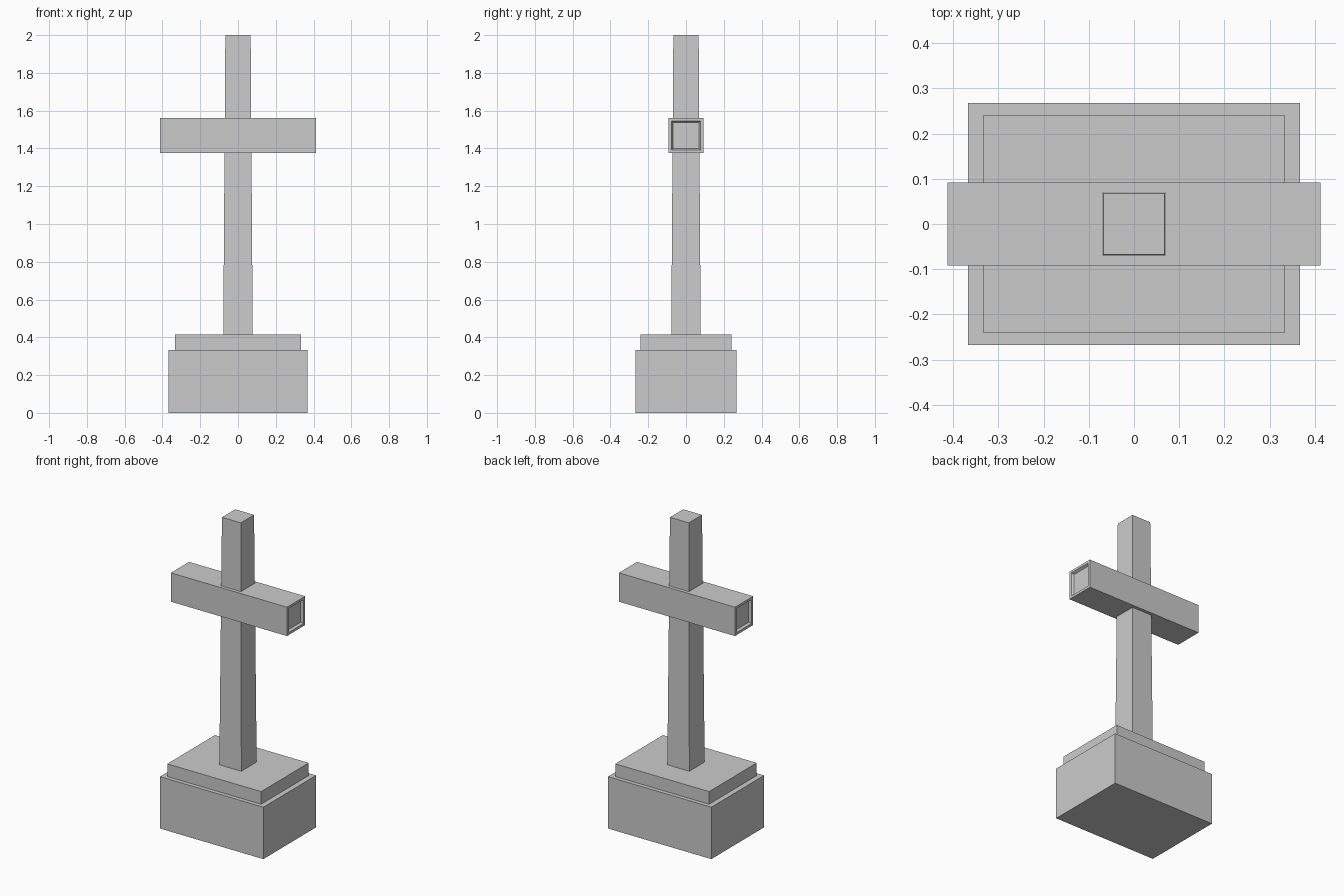
import bpy, bmesh

if "Cube" in bpy.data.objects:
    bpy.data.objects.remove(bpy.data.objects["Cube"])


def block(name, z0, z1, lower, upper=None):
    """Centred box from z0 to z1; lower/upper are half sizes in x and y."""
    upper = upper or lower
    bm = bmesh.new()
    bmesh.ops.create_cube(bm, size=2)
    for v in bm.verts:
        hx, hy = upper if v.co.z > 0 else lower
        v.co = (v.co.x * hx, v.co.y * hy, z1 if v.co.z > 0 else z0)
    mesh = bpy.data.meshes.new(name)
    bm.to_mesh(mesh)
    bm.free()
    obj = bpy.data.objects.new(name, mesh)
    bpy.context.collection.objects.link(obj)
    return obj


# Stepped pedestal
block("base_block", 0, 0.333, (0.367, 0.267))
block("plinth_step", 0.333, 0.414, (0.333, 0.241))

# Gently tapering post
block("upright_post", 0.414, 2.0, (0.078, 0.078), (0.067, 0.067))

# Crossbar with shallow recessed panels in both ends
bar = block("crossbar", 1.376, 1.561, (0.412, 0.092))
bm = bmesh.new()
bm.from_mesh(bar.data)
bm.normal_update()
for end in [f for f in bm.faces if abs(f.normal.x) > 0.9]:
    side = 1 if end.normal.x > 0 else -1
    bmesh.ops.inset_individual(bm, faces=[end], thickness=0.022)
    bmesh.ops.inset_individual(bm, faces=[end], thickness=0.012)
    bmesh.ops.translate(bm, verts=end.verts, vec=(-0.015 * side, 0, 0))
bm.to_mesh(bar.data)
bm.free()
